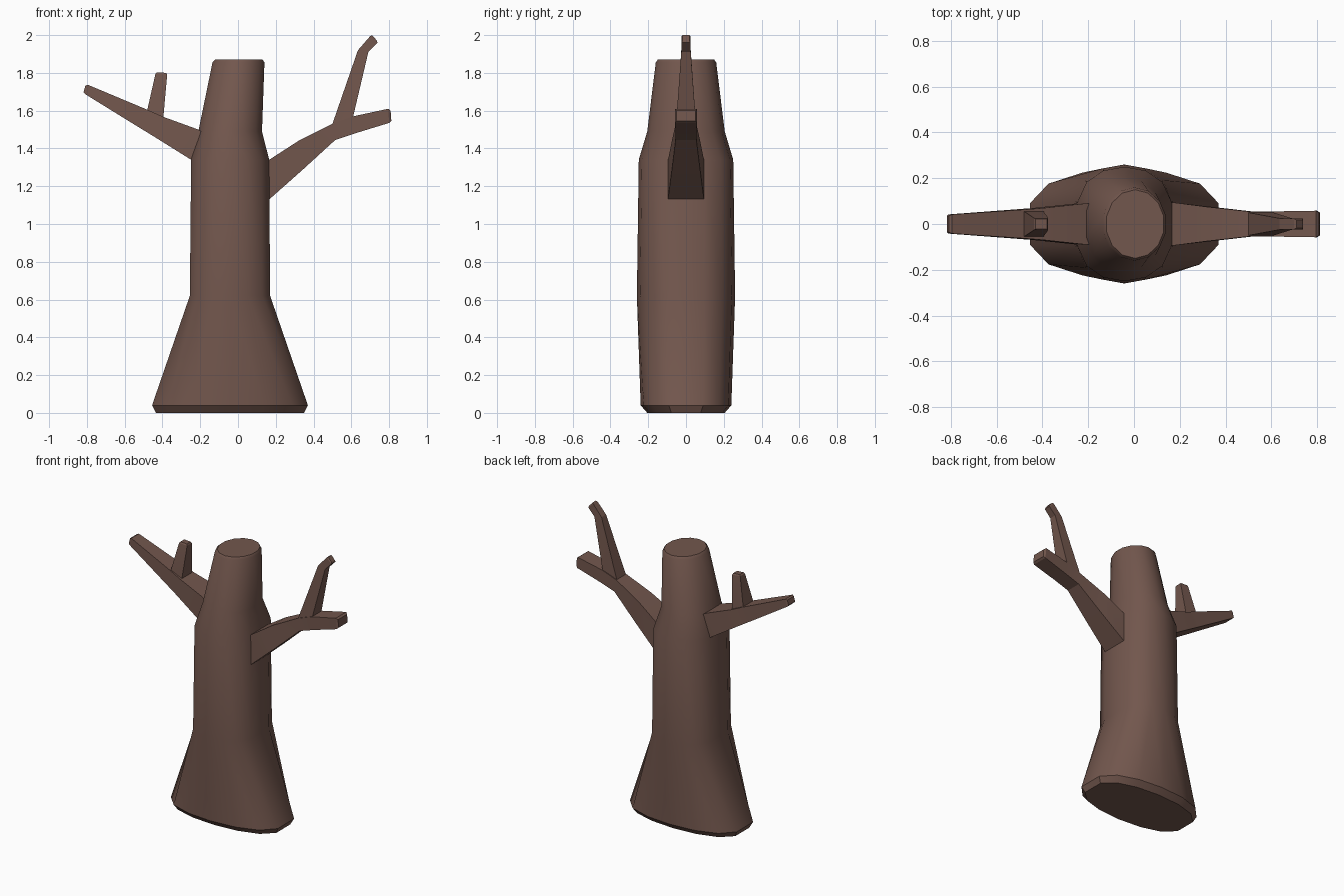
import bpy, bmesh
from math import sin, cos, pi, radians, copysign

bark = bpy.data.materials.new("bark")
bark.diffuse_color = (0.17, 0.095, 0.075, 1)


def loft(name, rings, angle):
    """Skin a list of equal-length rings and cap both ends."""
    bm = bmesh.new()
    loops = [[bm.verts.new(p) for p in r] for r in rings]
    n = len(loops[0])
    for a, b in zip(loops, loops[1:]):
        for i in range(n):
            j = (i + 1) % n
            bm.faces.new((a[i], a[j], b[j], b[i]))
    bm.faces.new(loops[0])
    bm.faces.new(loops[-1])
    bmesh.ops.recalc_face_normals(bm, faces=bm.faces)
    me = bpy.data.meshes.new(name)
    bm.to_mesh(me)
    bm.free()
    me.materials.append(bark)
    ob = bpy.data.objects.new(name, me)
    bpy.context.collection.objects.link(ob)
    bpy.ops.object.select_all(action='DESELECT')
    ob.select_set(True)
    bpy.context.view_layer.objects.active = ob
    bpy.ops.object.shade_smooth_by_angle(angle=radians(angle))
    return ob


def trunk_ring(z, x0, x1, ry, p, n=14):
    """Squared-off oval, flat toward +x and -x; p < 1 makes it squarer."""
    cx, rx = (x0 + x1) / 2, (x1 - x0) / 2 / sin(2 * pi * 3 / n)
    rx = (x1 - x0) / 2 / cos(pi / n)
    ring = []
    for i in range(n):
        t = 2 * pi * i / n
        c = cos(t)
        ring.append((cx + rx * sin(t), ry * copysign(abs(c) ** p, c), z))
    return ring


def limb(name, sections):
    """Four-sided branch: each section is (lower x, z, upper x, z, half width)."""
    rings = [[(xa, -w, za), (xa, w, za), (xb, w, zb), (xb, -w, zb)]
             for xa, za, xb, zb, w in sections]
    return loft(name, rings, 15)


# Trunk with flared foot and cut top
loft("trunk", [trunk_ring(*r) for r in (
    (0.00, -0.435, 0.35, 0.205, 0.65),
    (0.04, -0.455, 0.37, 0.24, 0.65),
    (0.62, -0.255, 0.17, 0.26, 0.65),
    (1.34, -0.248, 0.165, 0.25, 0.65),
    (1.49, -0.21, 0.127, 0.205, 0.85),
    (1.855, -0.135, 0.14, 0.16, 1.0),
    (1.87, -0.12, 0.13, 0.15, 1.0))], 35)

# Right branch with its rising twig
limb("right_branch", [
    (0.14, 1.13, 0.12, 1.31, 0.095),
    (0.165, 1.13, 0.165, 1.34, 0.095),
    (0.34, 1.285, 0.32, 1.44, 0.075),
    (0.515, 1.445, 0.50, 1.53, 0.055),
    (0.62, 1.48, 0.61, 1.57, 0.055),
    (0.80, 1.535, 0.795, 1.61, 0.058),
    (0.812, 1.545, 0.808, 1.60, 0.05)])
limb("right_twig", [
    (0.625, 1.54, 0.51, 1.50, 0.05),
    (0.61, 1.57, 0.50, 1.53, 0.05),
    (0.69, 1.91, 0.635, 1.92, 0.025),
    (0.738, 1.96, 0.70, 1.995, 0.023),
    (0.736, 1.97, 0.71, 2.00, 0.018)])

# Left branch with its upright twig
limb("left_branch", [
    (-0.20, 1.33, -0.17, 1.475, 0.09),
    (-0.248, 1.34, -0.21, 1.50, 0.09),
    (-0.44, 1.46, -0.395, 1.567, 0.07),
    (-0.53, 1.515, -0.48, 1.605, 0.063),
    (-0.81, 1.688, -0.795, 1.737, 0.042),
    (-0.818, 1.698, -0.808, 1.732, 0.036)])
limb("left_twig", [
    (-0.40, 1.535, -0.475, 1.575, 0.055),
    (-0.395, 1.567, -0.48, 1.605, 0.055),
    (-0.375, 1.79, -0.437, 1.795, 0.026),
    (-0.38, 1.80, -0.43, 1.803, 0.021)])
